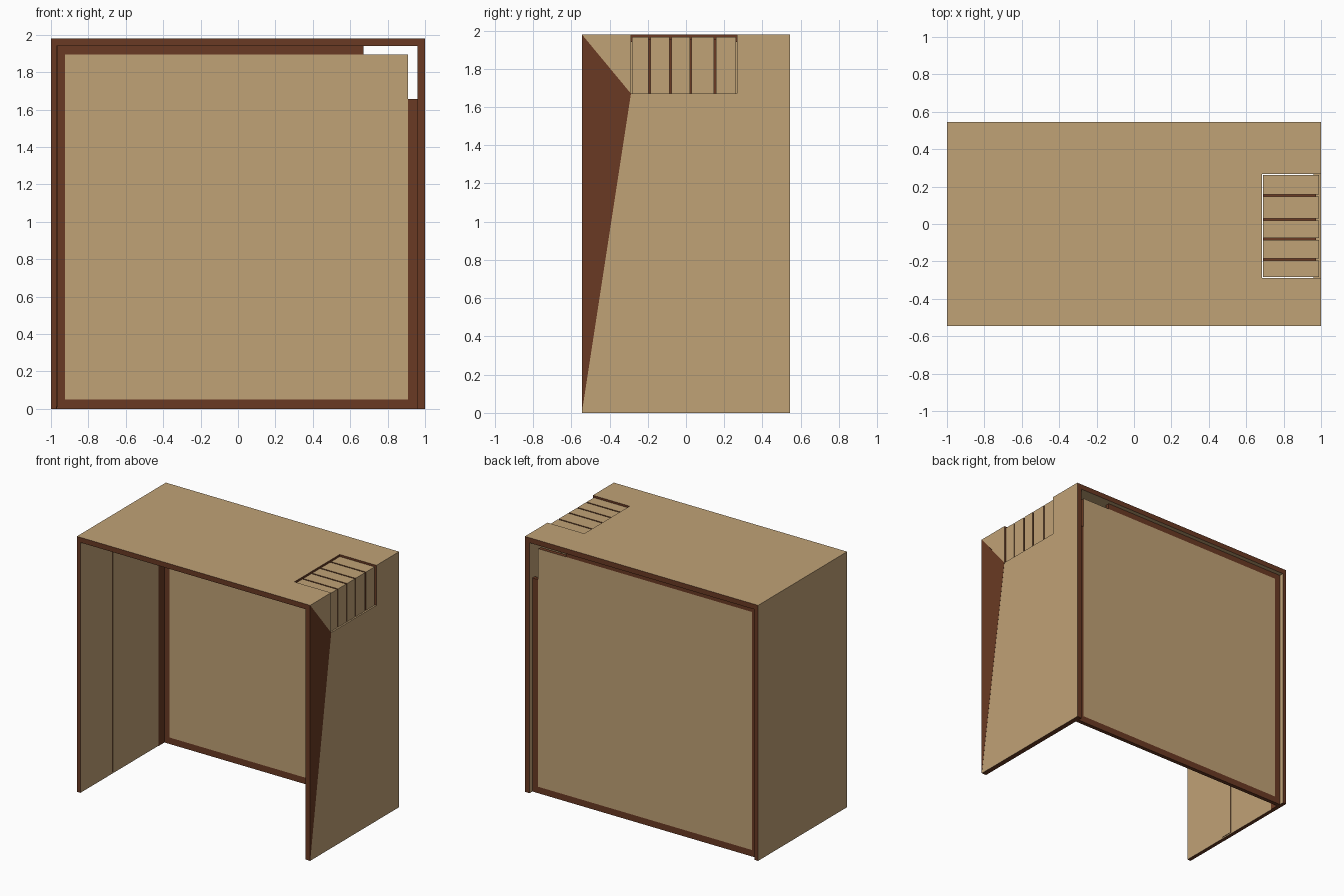
import bpy, bmesh
from mathutils import Vector

if "Cube" in bpy.data.objects:
    bpy.data.objects.remove(bpy.data.objects["Cube"])


def material(name, rgb):
    m = bpy.data.materials.new(name)
    m.diffuse_color = (*rgb, 1)
    m.use_nodes = True
    m.node_tree.nodes["Principled BSDF"].inputs["Base Color"].default_value = m.diffuse_color
    return m


TAN = material("tan_board", (0.53, 0.36, 0.182))
BROWN = material("brown_edge", (0.144, 0.042, 0.017))

# how a profile point (a, b) at depth d maps to space for each extrusion axis
PLACE = {"x": lambda a, b, d: Vector((d, a, b)),
         "y": lambda a, b, d: Vector((a, d, b)),
         "z": lambda a, b, d: Vector((a, b, d))}


def extrude(name, profile, axis, lo, hi, is_brown):
    """Board from a flat profile; is_brown(normal, centre) chooses each face colour."""
    bm = bmesh.new()
    put = PLACE[axis]
    face = bm.faces.new([bm.verts.new(put(a, b, lo)) for a, b in profile])
    res = bmesh.ops.extrude_face_region(bm, geom=[face], use_keep_orig=True)
    moved = [v for v in res["geom"] if isinstance(v, bmesh.types.BMVert)]
    bmesh.ops.translate(bm, verts=moved, vec=put(0, 0, hi - lo))
    bmesh.ops.recalc_face_normals(bm, faces=bm.faces)
    for f in bm.faces:
        f.material_index = int(is_brown(f.normal, f.calc_center_median()))
    mesh = bpy.data.meshes.new(name)
    bm.to_mesh(mesh)
    bm.free()
    mesh.materials.append(TAN)
    mesh.materials.append(BROWN)
    ob = bpy.data.objects.new(name, mesh)
    bpy.context.collection.objects.link(ob)
    return ob


def rect(a0, a1, b0, b1):
    return [(a0, b0), (a1, b0), (a1, b1), (a0, b1)]


def all_brown(n, c):
    return True


def all_tan(n, c):
    return False


def board_edge(n, c):
    return abs(n.y) > 0.5 or n.z < -0.5


D, H = 0.545, 1.98            # half depth and full height
VX, VZ = 0.685, 1.67          # inner and lower limits of the corner vent
VY0, VY1 = -0.288, 0.267      # vent front and back

# side walls: tan faces with brown edges
extrude("left_wall", rect(-D, D, 0, 1.94), "x", -1, -0.97, board_edge)
extrude("right_wall",
        [(-D, 0), (D, 0), (D, 1.94), (VY1, 1.94), (VY1, VZ),
         (VY0, VZ), (VY0, 1.94), (-D, 1.94)],
        "x", 0.96, 1, board_edge)

# top board, notched for the vent
extrude("top_board",
        [(-1, -D), (1, -D), (1, VY0), (VX, VY0), (VX, VY1), (1, VY1), (1, D), (-1, D)],
        "z", 1.94, H, lambda n, c: abs(n.y) > 0.5 or (n.x > 0.5 and c.x < 0.9))

# dark triangle on the outside of the right wall
extrude("side_triangle", [(-D, 0), (VY0, VZ), (-D, H)], "x", 0.999, 1.001, all_brown)

# vent slats that wrap over the corner, with narrow dark slots between
def corner_profile(outer_x, outer_z, thick):
    ix, iz = outer_x - thick, outer_z - thick
    return [(VX + 0.004, iz), (ix, iz), (ix, VZ), (outer_x, VZ),
            (outer_x, outer_z), (VX + 0.004, outer_z)]


stops = [VY0, -0.19, -0.08, 0.025, 0.152, VY1]
for i, (y0, y1) in enumerate(zip(stops, stops[1:])):
    extrude(f"vent_slat_{i + 1}", corner_profile(0.988, 1.967, 0.024), "y",
            y0 + 0.005, y1 - 0.005, lambda n, c: abs(n.y) > 0.5)
for i, y in enumerate(stops[1:-1]):
    extrude(f"vent_slot_{i + 1}", corner_profile(0.973, 1.952, 0.008), "y",
            y - 0.005, y + 0.005, all_brown)

# back panel and its frame, open at the vent corner
B0, B1 = 0.48, 0.51
extrude("back_panel", rect(-0.925, 0.91, 0.05, 1.895), "y", B0, B1,
        lambda n, c: abs(n.y) < 0.5)
for name, r in (("left", rect(-0.97, -0.925, 0, 1.94)),
                ("bottom", rect(-0.925, 0.96, 0, 0.05)),
                ("top", rect(-0.925, 0.67, 1.895, 1.94)),
                ("right", rect(0.91, 0.96, 0.05, 1.655))):
    extrude(f"back_frame_{name}", r, "y", B0, B1, all_brown)

# trims on the inside of the left wall
extrude("left_wall_dark_trim", rect(0.41, B0, 0, 1.94), "x", -0.97, -0.967, all_brown)
extrude("left_wall_strip", rect(-0.15, -0.05, 0.01, 1.94), "x", -0.97, -0.966, board_edge)
